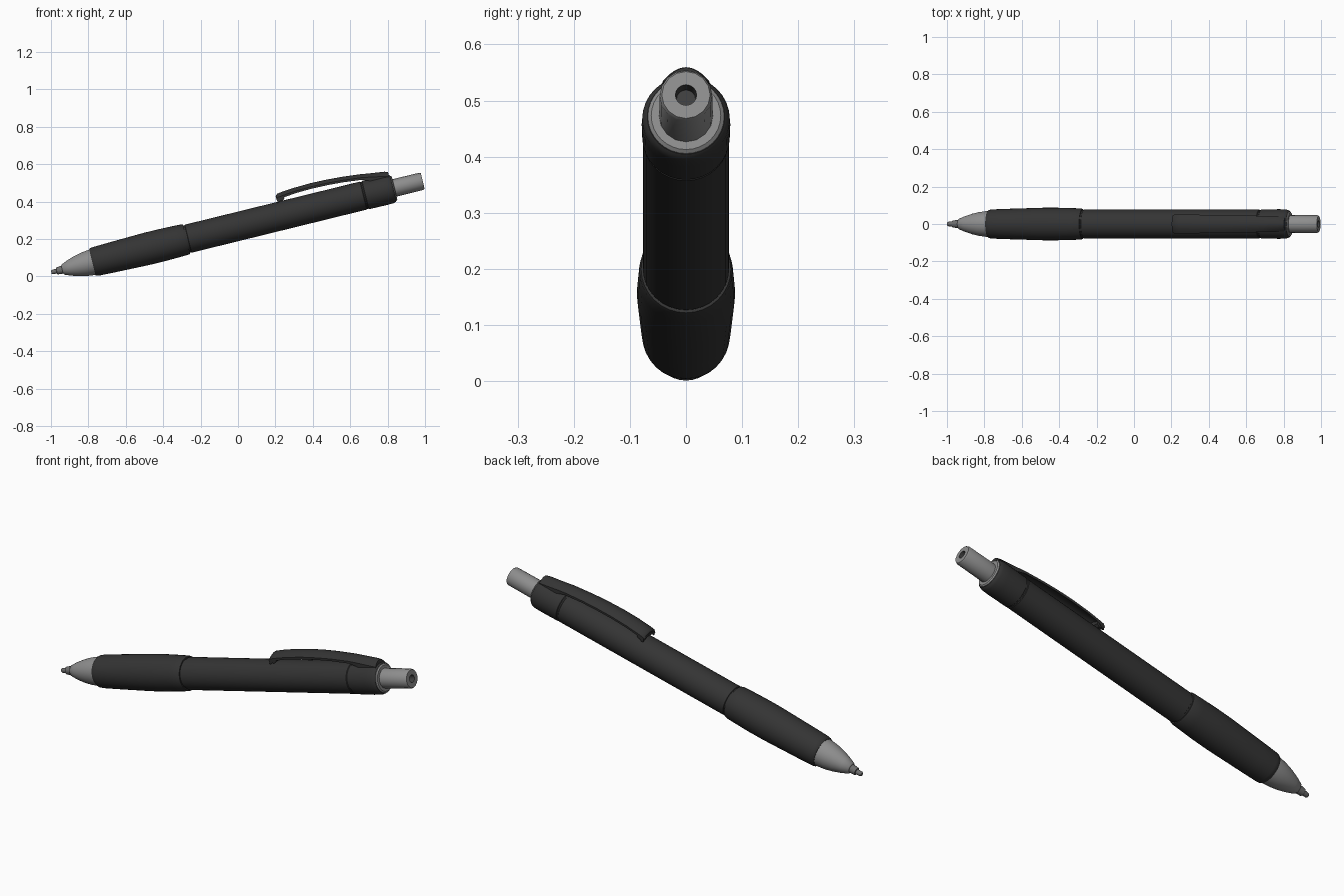
import bpy, bmesh, math
from mathutils import Matrix, Vector

if "Cube" in bpy.data.objects:
    bpy.data.objects.remove(bpy.data.objects["Cube"])

ANGLE = math.atan(0.246)
# local X runs along the pen, local Z points to the clip side
TILT = Matrix.Translation((0, 0, 0.267)) @ Matrix.Rotation(-ANGLE, 4, 'Y')


def material(name, v):
    m = bpy.data.materials.new(name)
    m.diffuse_color = (v, v, v, 1)
    m.use_nodes = True
    m.node_tree.nodes["Principled BSDF"].inputs["Base Color"].default_value = m.diffuse_color
    return m


BLACK = material("matte_black", 0.034)
SILVER = material("silver_grey", 0.27)
STEEL = material("dark_steel", 0.15)
HOLE = material("hole_dark", 0.05)


def finish(name, bm, mats, angle=35):
    bmesh.ops.recalc_face_normals(bm, faces=bm.faces)
    me = bpy.data.meshes.new(name)
    bm.transform(TILT)
    bm.to_mesh(me)
    bm.free()
    ob = bpy.data.objects.new(name, me)
    bpy.context.collection.objects.link(ob)
    for m in mats:
        me.materials.append(m)
    bpy.context.view_layer.objects.active = ob
    ob.select_set(True)
    bpy.ops.object.shade_smooth_by_angle(angle=math.radians(angle))
    ob.select_set(False)
    return ob


def bridge(bm, rings, mat_rule=None):
    """Skin closed rings and cap both ends."""
    n = len(rings[0])
    for k, (a, b) in enumerate(zip(rings, rings[1:])):
        for i in range(n):
            j = (i + 1) % n
            f = bm.faces.new((a[i], a[j], b[j], b[i]))
            f.material_index = mat_rule(k) if mat_rule else 0
    bm.faces.new(rings[0])
    f = bm.faces.new(rings[-1])
    f.material_index = mat_rule(len(rings) - 1) if mat_rule else 0


def lathe(name, profile, mats, sides=32, mat_rule=None):
    """Turn (distance along pen, radius) points around the pen axis."""
    bm = bmesh.new()
    rings = []
    for s, r in profile:
        rings.append([bm.verts.new((s, r * math.cos(t), r * math.sin(t)))
                      for t in (math.tau * i / sides for i in range(sides))])
    bridge(bm, rings, mat_rule)
    return finish(name, bm, mats)


# writing point: thin tube with a collar
lathe("writing_point", [(-1.028, .009), (-1.022, .012), (-1.000, .013),
                        (-.998, .019), (-.965, .022), (-.94, .022)], [STEEL], 16)
# nose cone
lathe("nose_cone", [(-.968, .022), (-.964, .028), (-.93, .042), (-.89, .055),
                    (-.85, .064), (-.81, .069), (-.78, .070)], [SILVER])
# soft grip, gently bulging
lathe("grip", [(-.802, .066), (-.802, .071), (-.795, .076), (-.78, .078),
               (-.70, .081), (-.60, .084), (-.50, .087), (-.42, .087),
               (-.34, .085), (-.29, .083), (-.283, .080), (-.283, .070)], [BLACK])
# barrel with a groove next to the grip
lathe("barrel", [(-.30, .074), (-.276, .074), (-.274, .077), (.69, .077),
                 (.693, .074), (.71, .074)], [BLACK])
# top cap with a rounded rim
lathe("top_cap", [(.69, .070), (.699, .074), (.702, .078), (.80, .079),
                  (.838, .078), (.85, .074), (.855, .069), (.855, .060)], [BLACK])
# grey end plate inside the cap
lathe("end_plate", [(.84, .068), (.857, .068), (.862, .062), (.862, .04)], [SILVER])
# push button with a recessed hole
lathe("push_button", [(.85, .048), (1.010, .047), (1.017, .043),
                      (1.017, .019), (.985, .017)],
      [SILVER, HOLE], 16, lambda k: 1 if k >= 3 else 0)

# clip: arched strip lofted along its length
# (along, top height, thickness, half width, edge drop)
SECTIONS = [(.236, .112, .020, .046, .020), (.245, .120, .026, .050, .020),
            (.275, .124, .012, .050, .020), (.34, .129, .011, .050, .019),
            (.43, .132, .011, .049, .019), (.52, .130, .011, .048, .019),
            (.60, .125, .011, .046, .019), (.70, .115, .012, .044, .019),
            (.74, .109, .020, .043, .020), (.77, .105, .032, .042, .022),
            (.83, .097, .032, .041, .025), (.848, .092, .030, .038, .025)]
bm = bmesh.new()
N = 8
rings = []
for s, top, thick, half, drop in SECTIONS:
    us = [-1 + 2 * i / N for i in range(N + 1)]
    upper = [bm.verts.new((s, u * half, top - drop * u * u)) for u in us]
    lower = [bm.verts.new((s, u * half * .97, top - thick - drop * u * u)) for u in us]
    rings.append(upper + lower[::-1])
bridge(bm, rings)
finish("clip", bm, [BLACK], 40)

# turned-down lip at the free end of the clip
bm = bmesh.new()
rings = []
for s, top, bottom in [(.234, .110, .094), (.243, .114, .084),
                       (.262, .114, .080), (.276, .113, .088)]:
    rings.append([bm.verts.new((s, y, z)) for y, z in
                  [(-.046, top - .018), (0, top), (.046, top - .018),
                   (.044, bottom - .004), (0, bottom), (-.044, bottom - .004)]])
bridge(bm, rings)
finish("clip_lip", bm, [BLACK], 40)
